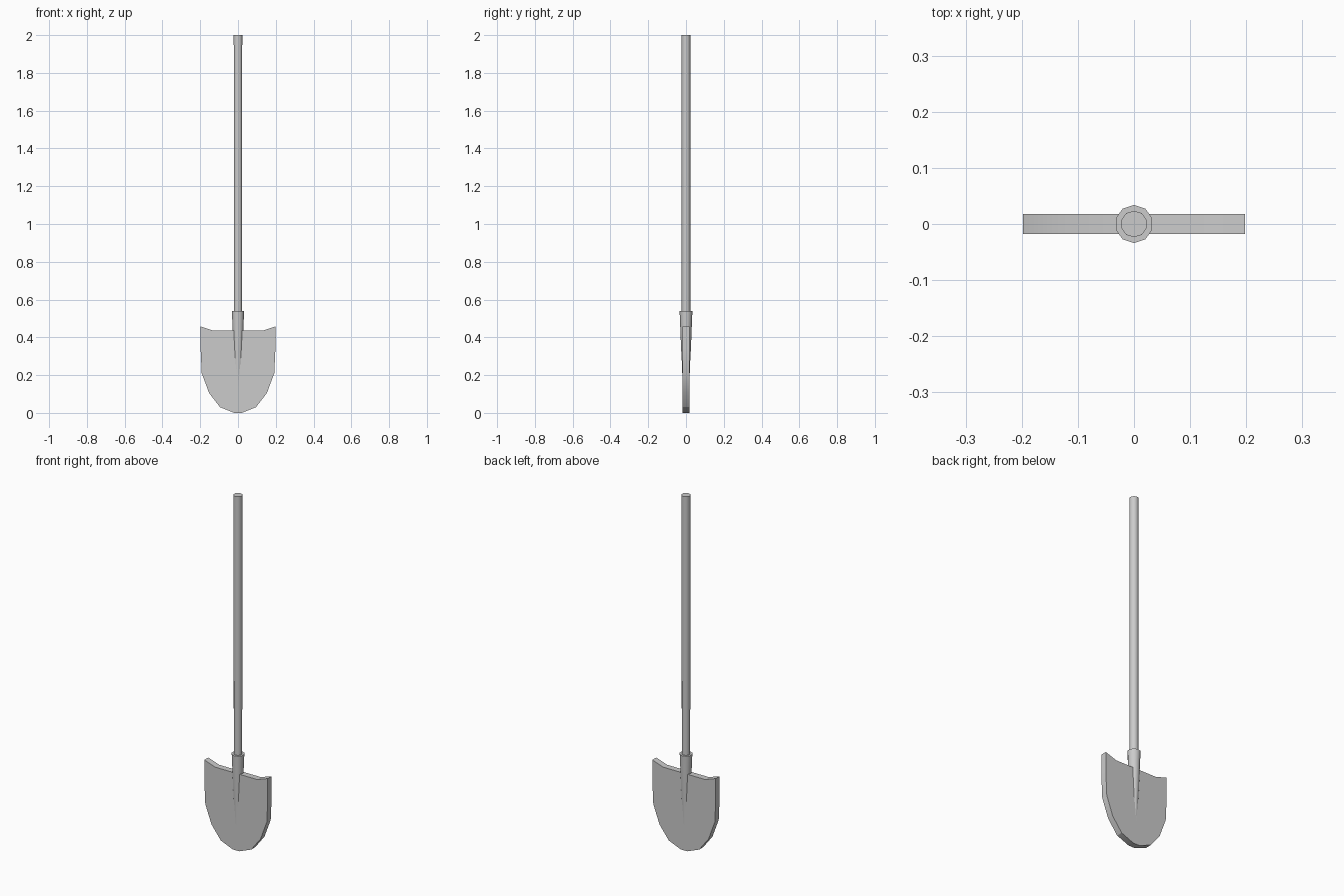
import bpy, bmesh, math

if "Cube" in bpy.data.objects:
    bpy.data.objects.remove(bpy.data.objects["Cube"])


def make_object(name, bm, angle):
    bmesh.ops.recalc_face_normals(bm, faces=bm.faces)
    mesh = bpy.data.meshes.new(name)
    bm.to_mesh(mesh)
    bm.free()
    obj = bpy.data.objects.new(name, mesh)
    bpy.context.collection.objects.link(obj)
    bpy.ops.object.select_all(action='DESELECT')
    bpy.context.view_layer.objects.active = obj
    obj.select_set(True)
    bpy.ops.object.shade_smooth_by_angle(angle=math.radians(angle))
    return obj


def turned(name, profile, sides=10):
    """Capped round part from (radius, height) rings, bottom to top."""
    bm = bmesh.new()
    rings = []
    for r, z in profile:
        angles = [math.pi / 2 + i * math.tau / sides for i in range(sides)]
        rings.append([bm.verts.new((r * math.cos(a), r * math.sin(a), z)) for a in angles])
    for low, high in zip(rings, rings[1:]):
        for i in range(sides):
            j = (i + 1) % sides
            bm.faces.new((low[i], low[j], high[j], high[i]))
    bm.faces.new(rings[0])
    bm.faces.new(rings[-1])
    return make_object(name, bm, 40)


# Blade: mirrored half outline, extruded front to back
half = [(0.02, 0.0), (0.095, 0.03), (0.153, 0.105), (0.192, 0.21),
        (0.198, 0.34), (0.198, 0.458), (0.13, 0.435)]
outline = half + [(-x, z) for x, z in reversed(half)]
bm = bmesh.new()
face = bm.faces.new([bm.verts.new((x, -0.0175, z)) for x, z in outline])
extruded = bmesh.ops.extrude_face_region(bm, geom=[face])["geom"]
bmesh.ops.translate(bm, vec=(0, 0.035, 0),
                    verts=[g for g in extruded if isinstance(g, bmesh.types.BMVert)])
make_object("blade", bm, 30)

# Socket: tapers down into the blade
turned("socket", [(0.0175, 0.13), (0.021, 0.25), (0.026, 0.34),
                  (0.031, 0.47), (0.034, 0.54)])

# Long handle
turned("handle", [(0.0225, 0.5), (0.0237, 2.0)])
